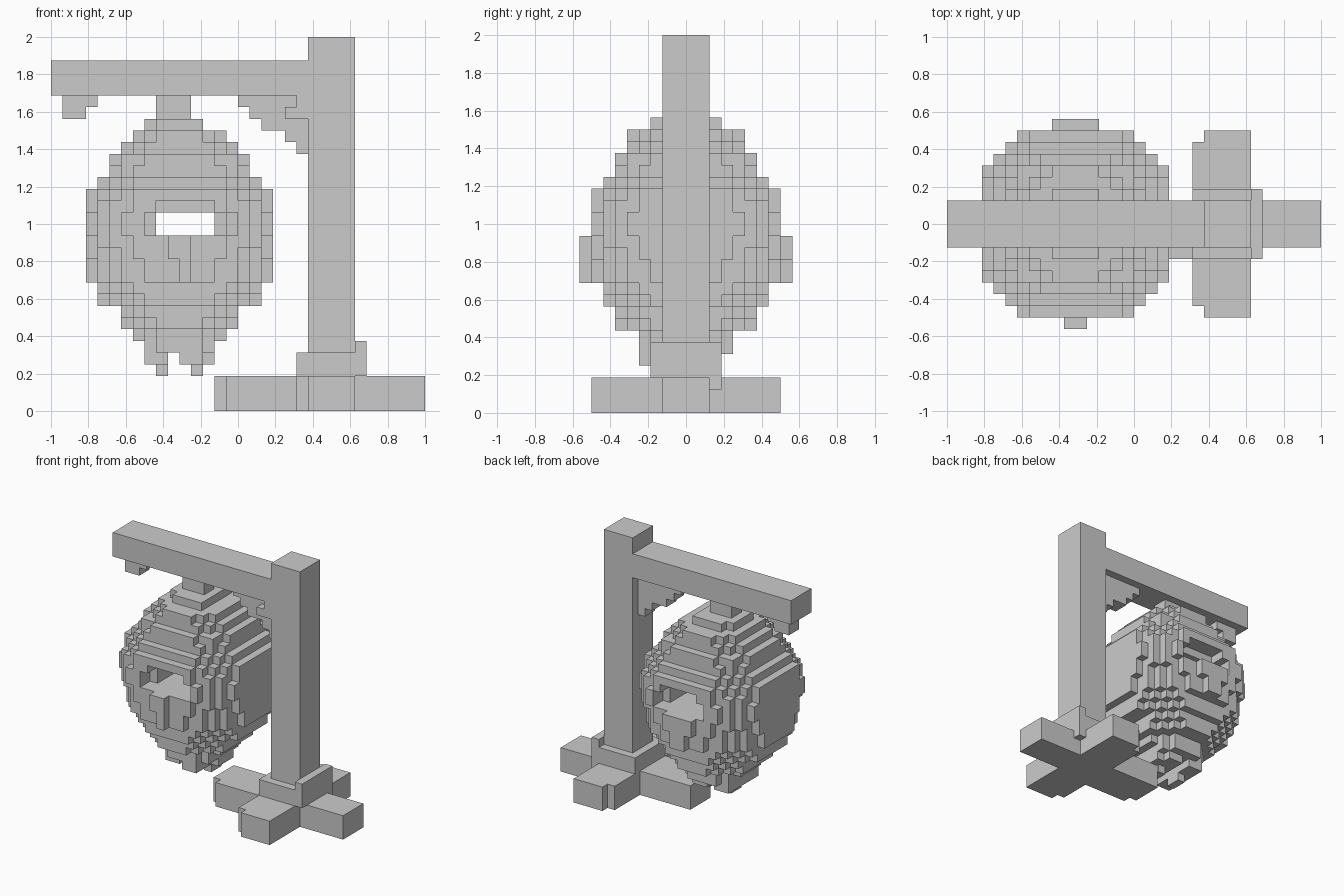
import bpy, bmesh, math

if "Cube" in bpy.data.objects:
    bpy.data.objects.remove(bpy.data.objects["Cube"])

V = 1 / 16  # block size; all dimensions below are in blocks


def block_set(*boxes):
    """Cells covered by boxes (x0, x1, y0, y1, z0, z1)."""
    return {(x, y, z) for x0, x1, y0, y1, z0, z1 in boxes
            for x in range(x0, x1) for y in range(y0, y1) for z in range(z0, z1)}


def build(name, cells):
    """Skin the exposed sides of the cells, then merge flat regions."""
    bm = bmesh.new()
    verts = {}

    def vert(p):
        if p not in verts:
            verts[p] = bm.verts.new([c * V for c in p])
        return verts[p]

    for c in cells:
        for a in range(3):
            b, d = (a + 1) % 3, (a + 2) % 3
            for s in (0, 1):
                n = list(c)
                n[a] += 2 * s - 1
                if tuple(n) in cells:
                    continue
                quad = []
                for u, w in ((0, 0), (1, 0), (1, 1), (0, 1)):
                    p = list(c)
                    p[a] += s
                    p[b] += u
                    p[d] += w
                    quad.append(vert(tuple(p)))
                bm.faces.new(quad if s else quad[::-1])
    bmesh.ops.dissolve_limit(bm, angle_limit=math.radians(1),
                             verts=bm.verts[:], edges=bm.edges[:])
    me = bpy.data.meshes.new(name)
    bm.to_mesh(me)
    bm.free()
    ob = bpy.data.objects.new(name, me)
    bpy.context.collection.objects.link(ob)
    return ob


# Post, beam, crossed feet and the collar where they meet
build("post", block_set((6, 10, -2, 2, 0, 32)))
build("beam", block_set((-16, 6, -2, 2, 27, 30)))
build("cross_base", block_set((-2, 16, -2, 2, 0, 3), (-1, 6, -3, 2, 0, 3),
                              (6, 10, -8, 8, 0, 3), (5, 6, -7, 7, 0, 3)))
build("post_collar", block_set((5, 10, -3, 3, 3, 5), (10, 11, -3, 3, 3, 6),
                               (10, 11, 2, 3, 2, 3)))

# Stepped brace, hanger and peg under the beam
build("brace", block_set((5, 6, -2, -1, 26, 27), (4, 6, -2, -1, 25, 26),
                         *[(x, 6, -1, 1, z, z + 1)
                           for x, z in ((0, 26), (1, 25), (2, 24), (4, 23), (5, 22))]))
build("hanger", block_set((-7, -4, -1, 1, 25, 27)))
build("beam_end_peg", block_set((-15, -12, -1, 1, 26, 27), (-15, -13, -1, 1, 25, 26)))

# Rounded hanging lantern: (z0, z1, half width x, half width y, roundness)
CX = -5
LAYERS = [(5, 6, 3, 4, .2), (6, 7, 4, 4, .3), (7, 8, 5, 6, .1), (8, 9, 5, 6, .5),
          (9, 10, 7, 7, .1), (10, 11, 7, 7, .4), (11, 12, 8, 8, .1), (12, 13, 8, 8, .2),
          (13, 14, 8, 8, .4), (14, 15, 8, 8, .6), (15, 17, 8, 8, 1), (17, 18, 8, 8, .7),
          (18, 19, 8, 8, .4), (19, 20, 7, 7, .6), (20, 21, 6, 6, .9), (21, 22, 6, 6, .5),
          (22, 23, 5, 5, .5), (23, 24, 4, 5, .3), (24, 25, 3, 3, .2)]
lantern = set()
for z0, z1, hx, hy, extra in LAYERS:
    for x, y, z in block_set((-hx, hx, -hy, hy, z0, z1)):
        if ((x + .5) / (hx + extra)) ** 2 + ((y + .5) / (hy + extra)) ** 2 <= 1:
            lantern.add((x + CX, y, z))
lantern -= block_set((-3, -2, -3, 3, 24, 25))

# Window through the lantern, wider at both mouths
lantern -= block_set((-7, -2, -9, 9, 15, 17), (-8, -1, -9, -6, 15, 17),
                     (-7, -2, -9, -6, 17, 18), (-8, -1, 6, 9, 15, 17),
                     (-7, -2, 6, 9, 17, 18))
# Sills below the window and small feet below
lantern |= block_set((-6, -4, -9, -7, 13, 15), (-5, -4, -9, -7, 11, 13),
                     (-7, -3, 7, 9, 13, 15), (-6, -4, 7, 9, 11, 13),
                     (-8, -6, -3, 3, 4, 5), (-5, -3, -4, 3, 4, 5), (-3, -2, -1, 2, 4, 5),
                     (-7, -6, -1, 1, 3, 4), (-4, -3, -1, 1, 3, 4))
build("lantern", lantern)
